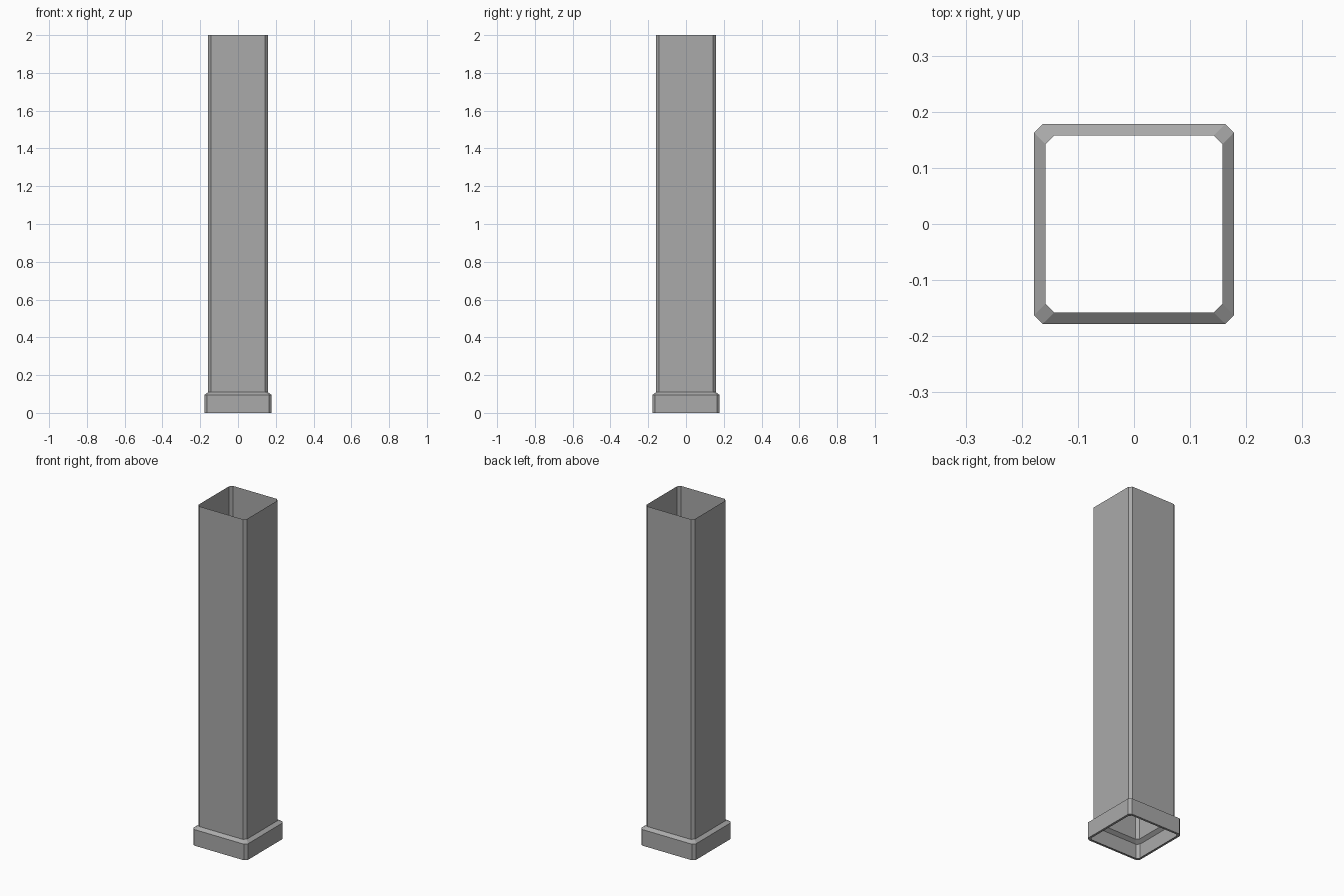
import bpy
import bmesh

old = bpy.data.objects.get("Cube")
if old:
    bpy.data.objects.remove(old, do_unlink=True)

COLOUR = (0.4, 0.4, 0.4, 1.0)
grey = bpy.data.materials.new("plain grey")
grey.diffuse_color = COLOUR
grey.use_nodes = True
grey.node_tree.nodes["Principled BSDF"].inputs["Base Color"].default_value = COLOUR


def chamfered_square(half, cut):
    """Eight outline points, counter-clockwise from above."""
    a, b = half, half - cut
    return [(a, -b), (a, b), (b, a), (-b, a), (-a, b), (-a, -b), (-b, -a), (b, -a)]


def build_shell(name, rings):
    """Open tube through (half width, corner cut, height) rings, bottom first."""
    bm = bmesh.new()
    loops = [[bm.verts.new((x, y, z)) for x, y in chamfered_square(half, cut)]
             for half, cut, z in rings]
    for low, high in zip(loops, loops[1:]):
        for i in range(8):
            j = (i + 1) % 8
            bm.faces.new((low[i], low[j], high[j], high[i]))
    mesh = bpy.data.meshes.new(name)
    bm.to_mesh(mesh)
    bm.free()
    mesh.materials.append(grey)
    obj = bpy.data.objects.new(name, mesh)
    bpy.context.collection.objects.link(obj)
    return obj


# Hollow shaft, open at the top
build_shell("shaft", [(0.158, 0.016, 0.11), (0.158, 0.016, 2.0)])

# Hollow foot: narrow bottom lip, upright wall, sloped shoulder up to the shaft
build_shell("foot", [(0.165, 0.013, 0.0), (0.178, 0.015, 0.0),
                     (0.178, 0.015, 0.095), (0.158, 0.016, 0.11)])
